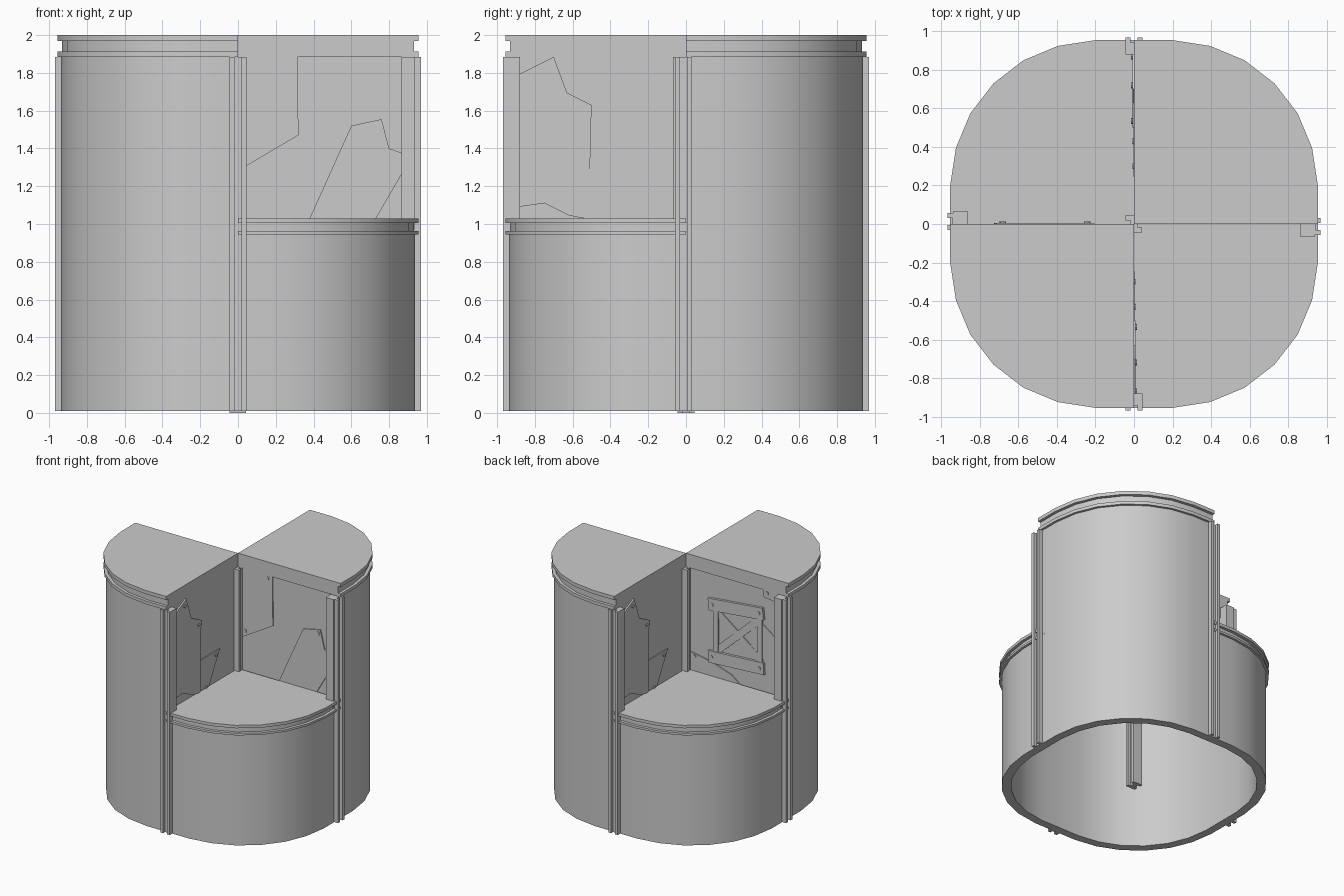
import bpy, bmesh, math
from mathutils import Matrix, Vector

if "Cube" in bpy.data.objects:
    bpy.data.objects.remove(bpy.data.objects["Cube"])

# Outer edge of one quarter of the rounded-square plan (x>0, y>0)
ARC = [(.955, 0), (.955, .2), (.925, .395), (.85, .575), (.73, .73),
       (.575, .85), (.395, .925), (.2, .955), (0, .955)]
HALF_TURN = Matrix.Rotation(math.pi, 4, 'Z')


def loft(name, loops, mat=Matrix(), smooth=False):
    """Skin a stack of equal-length closed loops and cap both ends."""
    bm = bmesh.new()
    rings = [[bm.verts.new(mat @ Vector(p)) for p in loop] for loop in loops]
    n = len(rings[0])
    for a, b in zip(rings, rings[1:]):
        for i in range(n):
            j = (i + 1) % n
            bm.faces.new((a[i], a[j], b[j], b[i]))
    bm.faces.new(rings[0])
    bm.faces.new(rings[-1])
    bmesh.ops.recalc_face_normals(bm, faces=bm.faces)
    me = bpy.data.meshes.new(name)
    bm.to_mesh(me)
    bm.free()
    ob = bpy.data.objects.new(name, me)
    bpy.context.collection.objects.link(ob)
    if smooth:
        bpy.ops.object.select_all(action='DESELECT')
        ob.select_set(True)
        bpy.context.view_layer.objects.active = ob
        bpy.ops.object.shade_smooth_by_angle(angle=math.radians(30))
    return ob


def prism(name, pts, lo, hi, mat=Matrix(), smooth=False):
    return loft(name, [[(x, y, z) for x, y in pts] for z in (lo, hi)], mat, smooth)


def rect(x0, x1, y0, y1):
    return [(x0, y0), (x1, y0), (x1, y1), (x0, y1)]


def scaled(k):
    return [(x * k, y * k) for x, y in ARC]


def body(name, top, mat):
    prism(name, scaled(.98) + scaled(.91)[::-1], .01, top, mat, True)


def cap(name, levels, mat):
    """Quarter slab with a grooved rim; levels are (height, scale)."""
    loft(name, [[(0, 0, z)] + [(x, y, z) for x, y in scaled(k)]
                for z, k in levels], mat, True)


def grooved(z):
    return [(z[0], 1), (z[1], 1), (z[1], .975), (z[2], .975), (z[2], 1), (z[3], 1)]


def beam(name, c, w, d0, d1, lo, mat):
    """I-section post: flanges at c-w and c+w, running d0..d1, thin web."""
    m, t, f = (d0 + d1) / 2, .018, .026
    pts = [(d0, c - w), (d1, c - w), (d1, c - w + f), (m + t, c - w + f),
           (m + t, c + w - f), (d1, c + w - f), (d1, c + w), (d0, c + w),
           (d0, c + w - f), (m - t, c + w - f), (m - t, c - w + f), (d0, c - w + f)]
    prism(name, pts, lo, 1.885, mat)


def wall_frame(u, w):
    """Matrix with local x along the wall, y up, z out of the wall."""
    m = Matrix.Identity(4)
    for i, v in enumerate((u, (0, 0, 1), w)):
        m.col[i] = Vector((*v, 0))
    return m


def bolt(name, u, v, out, mat):
    r = .015
    prism(name, [(u + r * math.cos(a * math.pi / 4), v + r * math.sin(a * math.pi / 4))
                 for a in range(8)], -.02, out, mat)


def plate(name, pts, bolts, out, mat):
    prism(name, pts, -.02, out, mat)
    for i, (u, v) in enumerate(bolts):
        bolt(f"{name}_bolt_{i}", u, v, out + .006, mat)


def board(name, a, b, width, out, mat):
    a, b = Vector(a), Vector(b)
    d = (b - a).normalized() * width / 2
    n = Vector((-d.y, d.x))
    prism(name, [a + n, b + n, b - n, a - n], -.02, out, mat)


QUARTER = Matrix.Rotation(-math.pi / 2, 4, 'Z')
for side, R in (("right", Matrix()), ("left", HALF_TURN)):
    # Tall quarter and the low quarter next to it
    body(f"tall_shell_{side}", 1.885, R)
    cap(f"tall_cap_{side}", grooved((1.885, 1.912, 1.97, 2.0)), R)
    body(f"low_shell_{side}", .95, R @ QUARTER)
    cap(f"low_cap_{side}", grooved((.945, .963, 1.005, 1.03)), R @ QUARTER)

    # Upright walls closing the tall quarter
    prism(f"cross_wall_{side}", rect(0, .93, .015, .04), .96, 1.89, R)
    prism(f"side_wall_{side}", rect(.004, .03, 0, .93), .96, 1.89, R)

    # Outer posts and the sleeves behind their upper halves
    beam(f"side_post_{side}", -.014, .044, .88, .97, .01, R)
    prism(f"side_post_sleeve_{side}", rect(.865, .938, -.068, .055), .97, 1.885, R)
    beam(f"end_post_{side}", 0, .044, .88, .97, .01, R @ QUARTER)
    prism(f"end_post_sleeve_{side}", rect(-.055, .042, -.938, -.88), .97, 1.885, R)

    # Patch plates on the wall facing sideways
    F = R @ wall_frame((0, 1, 0), (1, 0, 0))
    plate(f"large_patch_{side}",
          [(-.89, 1.79), (-.87, 1.80), (-.70, 1.885), (-.63, 1.695), (-.50, 1.63),
           (-.515, 1.02), (-.54, 1.03), (-.62, 1.045), (-.75, 1.11), (-.89, 1.09)],
          [(-.72, 1.83), (-.535, 1.605), (-.87, 1.13)], .009, F)
    plate(f"small_patch_{side}",
          [(-.52, 1.29), (-.245, 1.29), (-.395, 1.02), (-.52, 1.02)],
          [(-.30, 1.26), (-.43, 1.035)], .003, F)

# Central post
beam("central_post", 0, .045, -.044, .042, 0, Matrix())

# Patch plates on the front-facing wall
F = wall_frame((1, 0, 0), (0, -1, 0))
plate("upper_patch", [(.04, 1.885), (.315, 1.885), (.32, 1.47), (.04, 1.305)],
      [(.27, 1.86), (.062, 1.36)], -.006, F)
plate("lower_patch", [(.375, 1.02), (.60, 1.52), (.76, 1.555), (.80, 1.40),
                      (.87, 1.375), (.87, 1.27), (.725, 1.02)],
      [(.74, 1.52), (.86, 1.34)], -.006, F)

# Boarded window and patches on the rear-facing wall
F = wall_frame((1, 0, 0), (0, 1, 0))
plate("rear_low_patch", [(-.04, 1.18), (-.25, 1.14), (-.42, 1.085), (-.5, 1.02),
                         (-.04, 1.02)], [(-.075, 1.15)], -.006, F)
plate("rear_side_patch", [(-.6, 1.65), (-.72, 1.58), (-.87, 1.47), (-.87, 1.3),
                          (-.6, 1.3)], [], -.009, F)
plate("rear_top_patch", [(-.71, 1.885), (-.72, 1.82), (-.87, 1.80), (-.87, 1.885)],
      [(-.75, 1.86)], -.006, F)
board("window_post_inner", (-.275, 1.19), (-.275, 1.63), .045, .001, F)
board("window_post_outer", (-.685, 1.19), (-.685, 1.68), .045, .001, F)
board("window_brace_a", (-.28, 1.25), (-.68, 1.62), .06, -.004, F)
board("window_brace_b", (-.28, 1.58), (-.68, 1.28), .06, -.007, F)
board("window_board_top", (-.21, 1.63), (-.72, 1.68), .10, .006, F)
board("window_board_bottom", (-.21, 1.19), (-.725, 1.22), .10, .006, F)
for i, (u, v) in enumerate([(-.245, 1.635), (-.68, 1.677), (-.24, 1.193), (-.685, 1.217)]):
    bolt(f"window_bolt_{i}", u, v, .012, F)
